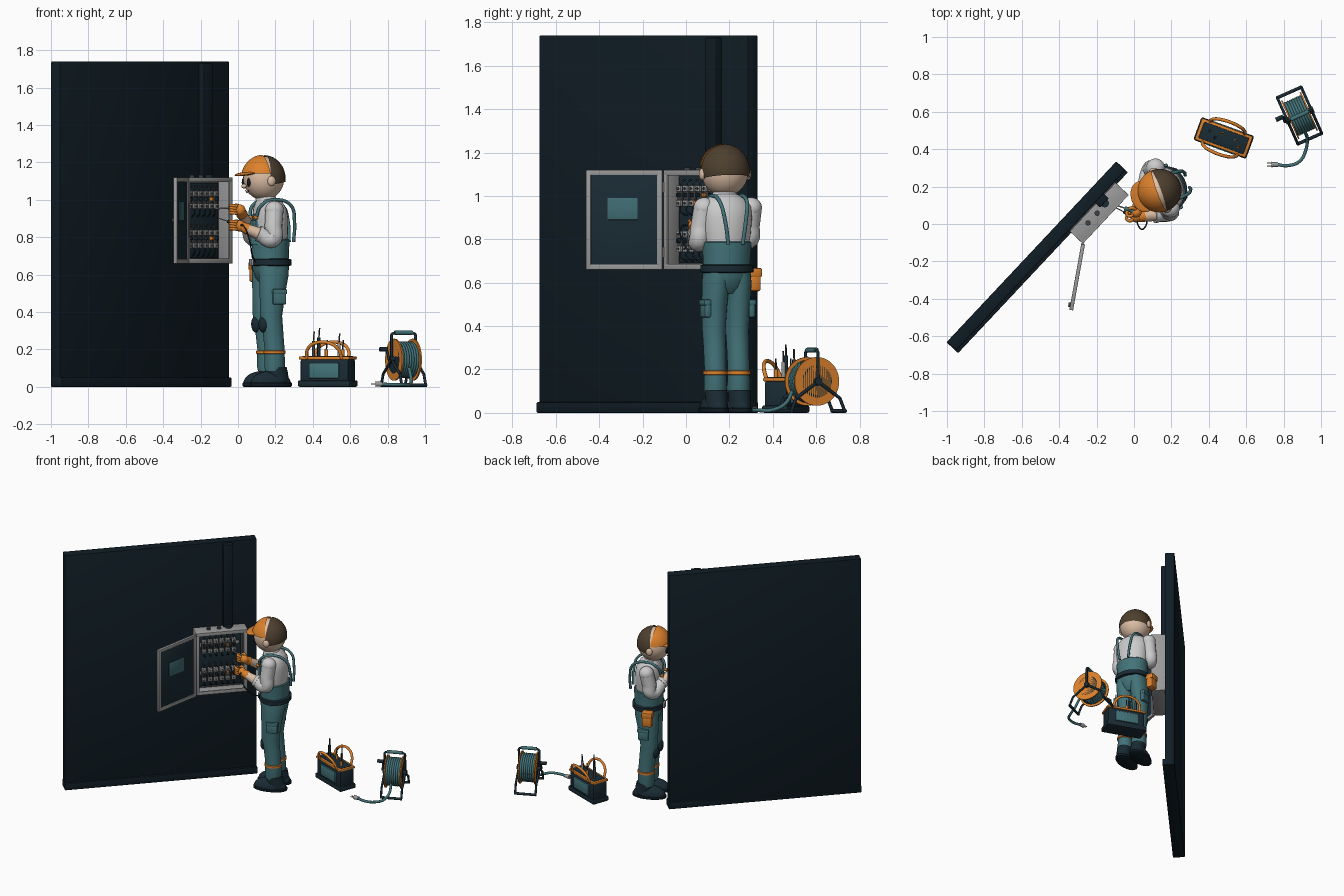
import bpy, bmesh
from math import radians, pi, cos, sin
from mathutils import Matrix, Vector

if "Cube" in bpy.data.objects:
    bpy.data.objects.remove(bpy.data.objects["Cube"])

COL = dict(navy=(.010, .024, .034), wall=(.005, .012, .018), teal=(.055, .17, .19), orange=(.72, .22, .025),
           skin=(.72, .52, .38), hair=(.075, .05, .028), white=(.75, .75, .77), grey=(.32, .32, .32),
           dark=(.05, .055, .06), glass=(.05, .15, .17))
MATS = {}
for k, c in COL.items():
    MATS[k] = bpy.data.materials.new(k)
    MATS[k].diffuse_color = (*c, 1)
F = Matrix.Identity(4)      # current local frame


def frame(x, y, deg):
    return Matrix.Translation((x, y, 0)) @ Matrix.Rotation(radians(deg), 4, 'Z')


def done(name, bm, col):
    bmesh.ops.recalc_face_normals(bm, faces=bm.faces[:])
    bm.transform(F)
    me = bpy.data.meshes.new(name)
    bm.to_mesh(me)
    bm.free()
    me.polygons.foreach_set('use_smooth', [True] * len(me.polygons))
    me.set_sharp_from_angle(angle=radians(38))
    me.materials.append(MATS[col])
    ob = bpy.data.objects.new(name, me)
    bpy.context.collection.objects.link(ob)
    return ob


def box(name, lo, hi, col, bev=.003):
    bm = bmesh.new()
    bmesh.ops.create_cube(bm, size=1)
    lo, hi = Vector(lo), Vector(hi)
    bm.transform(Matrix.Translation((lo + hi) / 2) @ Matrix.Diagonal((*(hi - lo), 1)))
    if bev:
        bmesh.ops.bevel(bm, geom=bm.edges[:], offset=bev, segments=2, profile=.5, affect='EDGES')
    return done(name, bm, col)


def cyl(name, a, b, r, col, r2=None, seg=20):
    bm = bmesh.new()
    a, b = Vector(a), Vector(b)
    bmesh.ops.create_cone(bm, cap_ends=True, segments=seg, radius1=r, radius2=r if r2 is None else r2, depth=(b - a).length)
    bm.transform(Matrix.Translation((a + b) / 2) @ (b - a).to_track_quat('Z', 'Y').to_matrix().to_4x4())
    return done(name, bm, col)


def ball(name, c, s, col, cuts=(), rot=None):
    bm = bmesh.new()
    bmesh.ops.create_uvsphere(bm, u_segments=32, v_segments=20, radius=1)
    bm.transform(Matrix.Diagonal((*s, 1)))
    for co, no in cuts:
        bmesh.ops.bisect_plane(bm, geom=bm.verts[:] + bm.edges[:] + bm.faces[:], plane_co=co, plane_no=no, clear_outer=True)
    bm.transform(Matrix.Translation(c) @ (rot or Matrix.Identity(4)))
    return done(name, bm, col)


def loft(name, rings, col, seg=28):
    # stacked ellipses: x, y, z, rx, ry
    bm = bmesh.new()
    loops = [[bm.verts.new((x + rx * cos(2 * pi * i / seg), y + ry * sin(2 * pi * i / seg), z)) for i in range(seg)]
             for x, y, z, rx, ry in rings]
    for a, b in zip(loops, loops[1:]):
        for i in range(seg):
            bm.faces.new((a[i], a[(i + 1) % seg], b[(i + 1) % seg], b[i]))
    bm.faces.new(loops[0][::-1])
    bm.faces.new(loops[-1])
    return done(name, bm, col)


def tube(name, pts, r, col, radii=None, flat=False):
    cu = bpy.data.curves.new(name, 'CURVE')
    cu.dimensions, cu.bevel_depth, cu.bevel_resolution = '3D', r, 3
    cu.resolution_u, cu.use_fill_caps = 6, True
    sp = cu.splines.new('BEZIER')
    sp.bezier_points.add(len(pts) - 1)
    for i, p in enumerate(pts):
        q = sp.bezier_points[i]
        q.co, q.radius = p, radii[i] if radii else 1
        q.handle_left_type = q.handle_right_type = 'VECTOR' if flat else 'AUTO'
    ob = bpy.data.objects.new(name, cu)
    bpy.context.collection.objects.link(ob)
    me = ob.to_mesh()
    bm = bmesh.new()
    bm.from_mesh(me)
    ob.to_mesh_clear()
    bpy.data.objects.remove(ob)
    return done(name, bm, col)


# wall with skirting and cable duct (local -y is the outward side)
WALL = F = frame(0, 0, 46.8)
box('wall', (-1.145, .23, .01), (.177, .298, 1.74), 'wall', .006)
box('skirting', (-1.147, .213, 0), (.179, .298, .05), 'wall', .005)
box('cable_duct', (-.06, .192, 1.12), (.008, .235, 1.73), 'wall', .004)
# breaker cabinet shell
X0, X1, Y0, Y1, Z0, Z1, T = -.264, .094, .13, .23, .66, 1.12, .014
box('cabinet_back', (X0, Y1 - .012, Z0), (X1, Y1, Z1), 'dark')
for n, a, b in (('left', (X0, Y0, Z0), (X0 + T, Y1, Z1)), ('right', (X1 - T, Y0, Z0), (X1, Y1, Z1)),
                ('bottom', (X0, Y0, Z0), (X1, Y1, Z0 + T)), ('top', (X0, Y0, Z1 - T), (X1, Y1, Z1))):
    box('cabinet_' + n, a, b, 'grey')
for n, a, b in (('left', (X0, Z0), (X0 + .026, Z1)), ('right', (X1 - .026, Z0), (X1, Z1)),
                ('bottom', (X0, Z0), (X1, Z0 + .026)), ('top', (X0, Z1 - .026), (X1, Z1))):
    box('cabinet_lip_' + n, (a[0], Y0 - .003, a[1]), (b[0], Y0 + .008, b[1]), 'grey', .002)
box('mounting_plate', (X0 + .03, .205, Z0 + .03), (X1 - .03, .219, Z1 - .03), 'navy')
for x in (-.164, -.093):
    cyl('cable_gland', (x, .183, 1.115), (x, .183, 1.132), .014, 'dark')
cyl('duct_gland', (-.026, .19, 1.115), (-.026, .19, 1.135), .022, 'navy')
for z in (1.0, .79):
    box('breaker_rail', (-.22, .195, z - .012), (.05, .207, z + .012), 'grey', .002)
    for i in range(6):
        x = -.198 + i * .0405
        box('breaker', (x - .016, .168, z - .045), (x + .016, .2, z + .045), 'dark', .002)
        for s in (-1, 1):
            box('breaker_terminal', (x - .015, .158, z + s * .034 - .014), (x + .015, .18, z + s * .034 + .014), 'grey', .002)
            cyl('terminal_screw', (x, .153, z + s * .034), (x, .16, z + s * .034), .006, 'dark', seg=10)
        box('breaker_switch', (x - .006, .148, z - .006), (x + .006, .172, z + .014), 'orange' if i == 4 else 'navy', .002)
        tube('breaker_wire', [(x, .175, z - .045), (x, .17, z - .065), (x + .01, .19, z - .085), (x + .015, .205, z - .09)], .004, 'navy')
        tube('breaker_feed', [(x, .178, z + .045), (x, .175, z + .06), (x, .205, z + .075)], .004, 'dark')
for z in (.74, 1.04):
    cyl('hinge', (X0 - .003, Y0 - .004, z - .025), (X0 - .003, Y0 - .004, z + .025), .008, 'grey')

# open cabinet door
F = WALL @ Matrix.Translation((X0, Y0, 0)) @ Matrix.Rotation(radians(-147), 4, 'Z')
box('door_panel', (.004, -.006, Z0), (.362, .004, Z1), 'grey', .002)
box('door_inner_sheet', (.026, .003, Z0 + .024), (.338, .007, Z1 - .024), 'navy', .001)
for n, a, b in (('hinge_side', (.004, Z0), (.028, Z1)), ('free_side', (.338, Z0), (.362, Z1)),
                ('bottom', (.004, Z0), (.362, Z0 + .024)), ('top', (.004, Z1 - .024), (.362, Z1))):
    box('door_frame_' + n, (a[0], -.004, a[1]), (b[0], .014, b[1]), 'grey', .002)
box('door_chart', (.12, .006, .89), (.26, .011, .99), 'glass', .001)
cyl('door_latch', (.335, -.016, .89), (.335, -.004, .89), .012, 'dark')

# electrician: local -y is forward, +x is the figure's left
F = frame(.18, .19, -70)
for s, n in ((1, 'left'), (-1, 'right')):
    x = s * .057
    loft(n + '_trouser_leg', [(x, -.005, .085, .048, .05), (x, -.004, .11, .053, .056), (x, -.004, .2, .05, .054),
                              (x, -.014, .3, .051, .056), (x, -.024, .38, .053, .06), (x, -.016, .5, .058, .07),
                              (s * .054, -.008, .6, .061, .082), (s * .05, -.008, .65, .06, .085)], 'teal')
    loft(n + '_ankle_band', [(x, -.004, .175, .05, .054), (x, -.004, .178, .056, .06), (x, -.004, .192, .056, .06), (x, -.004, .195, .05, .054)], 'orange')
    ball(n + '_knee_pad', (x, -.068, .335), (.034, .025, .046), 'navy')
    box(n + '_cargo_pocket', (s * .108 - .016, -.035, .44), (s * .108 + .016, .04, .51), 'teal', .008)
    box(n + '_pocket_flap', (s * .11 - .018, -.038, .495), (s * .11 + .018, .043, .522), 'teal', .006)
    # boots
    ball(n + '_boot', (x, -.026, .02), (.056, .112, .065), 'navy', [((0, 0, -.012), (0, 0, -1))])
    loft(n + '_boot_shaft', [(x, .016, .02, .05, .06), (x, .01, .07, .05, .06), (x, .004, .105, .052, .058)], 'navy')
    loft(n + '_boot_sole', [(x, -.025, 0, .054, .112), (x, -.025, .004, .06, .118), (x, -.025, .02, .06, .118), (x, -.025, .026, .055, .112)], 'wall')
loft('trouser_seat', [(0, -.008, .55, .06, .05), (0, -.008, .58, .095, .075), (0, -.008, .63, .112, .094), (0, -.008, .7, .11, .098),
                      (0, -.006, .76, .115, .098), (0, -.006, .785, .116, .098), (0, -.006, .79, .11, .092)], 'teal')
loft('belt', [(0, -.005, .645, .112, .095), (0, -.005, .65, .124, .108), (0, -.005, .68, .124, .108), (0, -.005, .685, .112, .095)], 'navy')
box('belt_buckle', (-.022, -.122, .648), (.022, -.108, .684), 'grey')
loft('shirt', [(0, -.01, .74, .1, .085), (0, -.008, .82, .113, .092), (0, -.008, .9, .12, .092), (0, -.01, .95, .118, .085),
               (0, -.015, .985, .095, .07), (0, -.025, 1.005, .06, .052), (0, -.03, 1.015, .04, .04)], 'white')
loft('collar', [(0, -.03, .99, .062, .056), (0, -.034, 1.015, .056, .054), (0, -.036, 1.03, .046, .046)], 'white')
loft('bib', [(0, -.03, .76, .085, .088), (0, -.03, .85, .075, .082), (0, -.03, .92, .062, .077), (0, -.03, .925, .058, .072)], 'teal')
box('bib_pocket', (-.038, -.122, .82), (.038, -.1, .89), 'teal', .006)
for s in (1, -1):
    tube('brace', [(s * .05, -.105, .91), (s * .066, -.088, .965), (s * .07, -.01, 1.0), (s * .066, .085, .97),
                   (s * .05, .112, .88), (s * .035, .112, .775)], .009, 'teal')
    cyl('brace_button', (s * .05, -.122, .905), (s * .05, -.1, .905), .011, 'orange')
box('tool_pouch', (-.168, -.07, .56), (-.115, .0, .645), 'orange', .012)
box('tool_pouch_flap', (-.172, -.073, .625), (-.112, .003, .668), 'orange', .008)

# head, hair and cap
H = Vector((-.004, -.044, 1.115))
cyl('neck', (0, -.034, .99), (0, -.038, 1.05), .042, 'skin')
ball('head', H, (.11, .11, .117), 'skin')
ball('hair', H, (.116, .117, .124), 'hair', [((0, -.005, 0), (0, -1, .1)), ((0, 0, -.035), (0, .15, -1))])
ball('cap', H, (.119, .122, .126), 'orange', [((0, .0, 0), (0, 1, .12)), ((0, 0, .025), (0, 0, -1))])
ball('cap_brim', H + Vector((0, -.095, .026)), (.085, .065, .01), 'orange', rot=Matrix.Rotation(radians(10), 4, 'X'))
for s in (1, -1):
    ball('ear', H + Vector((s * .112, .004, -.015)), (.014, .022, .027), 'skin')
    ball('eye', H + Vector((s * .04, -.1, -.022)), (.014, .009, .024), 'wall')
ball('nose', H + Vector((0, -.112, -.042)), (.014, .014, .012), 'skin')
tube('mouth', [H + Vector(p) for p in ((-.025, -.094, -.066), (0, -.094, -.076), (.025, -.094, -.066))], .0025, 'hair')

# arms and gloves, in world coordinates
F = Matrix.Identity(4)
for n, sh, el, ha in (('left', (.195, .085, .945), (.185, .058, .79), (.01, .035, .86)),
                      ('right', (.115, .3, .945), (.085, .285, .80), (.01, .06, .945))):
    sh, el, ha = Vector(sh), Vector(el), Vector(ha)
    d = (ha - el).normalized()
    mid = el.lerp(ha, .4)
    ball(n + '_shoulder', sh, (.05, .05, .048), 'white')
    tube(n + '_sleeve', [sh, sh.lerp(el, .55), el, mid], .05, 'white', [1, .98, .92, .8])
    cyl(n + '_cuff', mid - d * .012, mid + d * .008, .043, 'white')
    cyl(n + '_forearm', mid, ha - d * .02, .034, 'skin', .024)
    cyl(n + '_glove_cuff', ha - d * .045, ha - d * .012, .031, 'orange', .026)
    ball(n + '_glove_palm', ha, (.03, .026, .03), 'orange')
    for i in range(4):
        p = ha + Vector((-.014, -.012, .02 - i * .013))
        tube(n + '_finger', [p, p + Vector((-.022, -.006, .004)), p + Vector((-.036, .008, .004)), p + Vector((-.03, .022, .002))], .0085, 'orange')
    tube(n + '_thumb', [ha + Vector((0, .015, .015)), ha + Vector((-.018, .026, .026)), ha + Vector((-.036, .022, .02))], .009, 'orange')
# screwdriver and test probe
cyl('screwdriver_handle', (.02, .06, .96), (-.05, .085, .956), .011, 'teal')
cyl('screwdriver_shaft', (-.05, .085, .956), (-.12, .11, .952), .004, 'grey', seg=10)
cyl('probe_handle', (.01, .035, .865), (-.055, .065, .885), .009, 'navy')
cyl('probe_tip', (-.055, .065, .885), (-.1, .088, .9), .003, 'grey', seg=10)
tube('probe_lead', [(.01, .03, .86), (.03, -.02, .86), (.06, -.015, .79), (.075, .05, .71), (.09, .12, .67)], .004, 'navy')

# tool bag
F = frame(.48, .46, -20)
box('bag_base', (-.15, -.065, 0), (.15, .065, .035), 'navy', .01)
box('bag_body', (-.138, -.056, .02), (.138, .056, .15), 'navy', .012)
box('bag_rim', (-.145, -.061, .145), (.145, .061, .163), 'orange', .006)
box('bag_inside', (-.128, -.046, .15), (.128, .046, .166), 'navy', .003)
for s in (1, -1):
    box('bag_pocket', (-.085, s * .058 - .008, .045), (.085, s * .058 + .008, .125), 'teal', .005)
    tube('bag_handle', [(-.1, s * .056, .15), (-.088, s * .075, .2), (-.045, s * .088, .232), (.045, s * .088, .232),
                        (.088, s * .075, .2), (.1, s * .056, .15)], .009, 'orange')
for x, y, h, c in ((-.085, .01, .295, 'dark'), (-.045, -.015, .315, 'navy'), (-.015, .02, .25, 'orange'), (.06, .01, .285, 'grey'), (.09, -.015, .25, 'orange')):
    cyl('bag_tool', (x, y, .15), (x, y, h - .05), .009, c)
    cyl('bag_tool_tip', (x, y, h - .05), (x + .004, y, h), .004, 'dark', seg=10)

# cable reel: axle along local x
F = frame(.885, .58, 24)
R, ZC = .112, .145
cyl('reel_core', (-.058, 0, ZC), (.058, 0, ZC), .075, 'navy', seg=40)
for s in (1, -1):
    cyl('reel_flange', (s * .05, 0, ZC), (s * .058, 0, ZC), R, 'orange', seg=48)
    cyl('reel_hub', (s * .055, 0, ZC), (s * .082, 0, ZC), .018, 'navy')
    for a in (90, 215, 325):
        e = 1.05 if a == 90 else 1.2
        cyl('reel_strut', (s * .07, 0, ZC), (s * .07, cos(radians(a)) * R * e, ZC + sin(radians(a)) * R * e), .0075, 'navy')
    for y in (1, -1):
        cyl('reel_leg', (s * .07, y * .11, .068), (s * .07, y * .135, .008), .0075, 'navy')
    tube('reel_handle_post', [(s * .07, 0, .255), (s * .068, 0, .28), (s * .045, 0, .289)], .0075, 'navy')
for y in (1, -1):
    cyl('reel_foot_bar', (-.075, y * .135, .009), (.075, y * .135, .009), .009, 'navy')
cyl('reel_grip', (-.052, 0, .289), (.052, 0, .289), .0115, 'teal')
for i in range(7):
    x = -.042 + i * .014
    tube('cable_turn', [(x, .09 * cos(a * pi / 8), ZC + .09 * sin(a * pi / 8)) for a in range(17)], .0085, 'teal')
cyl('crank_arm', (-.085, 0, ZC), (-.085, .03, ZC + .055), .007, 'navy')
cyl('crank_knob', (-.082, .03, ZC + .055), (-.125, .03, ZC + .055), .012, 'navy')
# loose cable end with plug
F = Matrix.Identity(4)
tube('cable_tail', [(.915, .49, .10), (.925, .46, .045), (.92, .40, .014), (.885, .335, .012), (.82, .312, .012), (.765, .318, .014)], .009, 'teal')
cyl('plug', (.77, .318, .015), (.735, .318, .015), .012, 'grey', .015)
for s in (1, -1):
    cyl('plug_pin', (.735, .318 + s * .007, .015), (.71, .318 + s * .007, .015), .003, 'grey', seg=10)

for m in bpy.data.materials:
    if m.users and not m.is_grease_pencil:
        m.use_nodes = True
        m.node_tree.nodes["Principled BSDF"].inputs["Base Color"].default_value = m.diffuse_color
